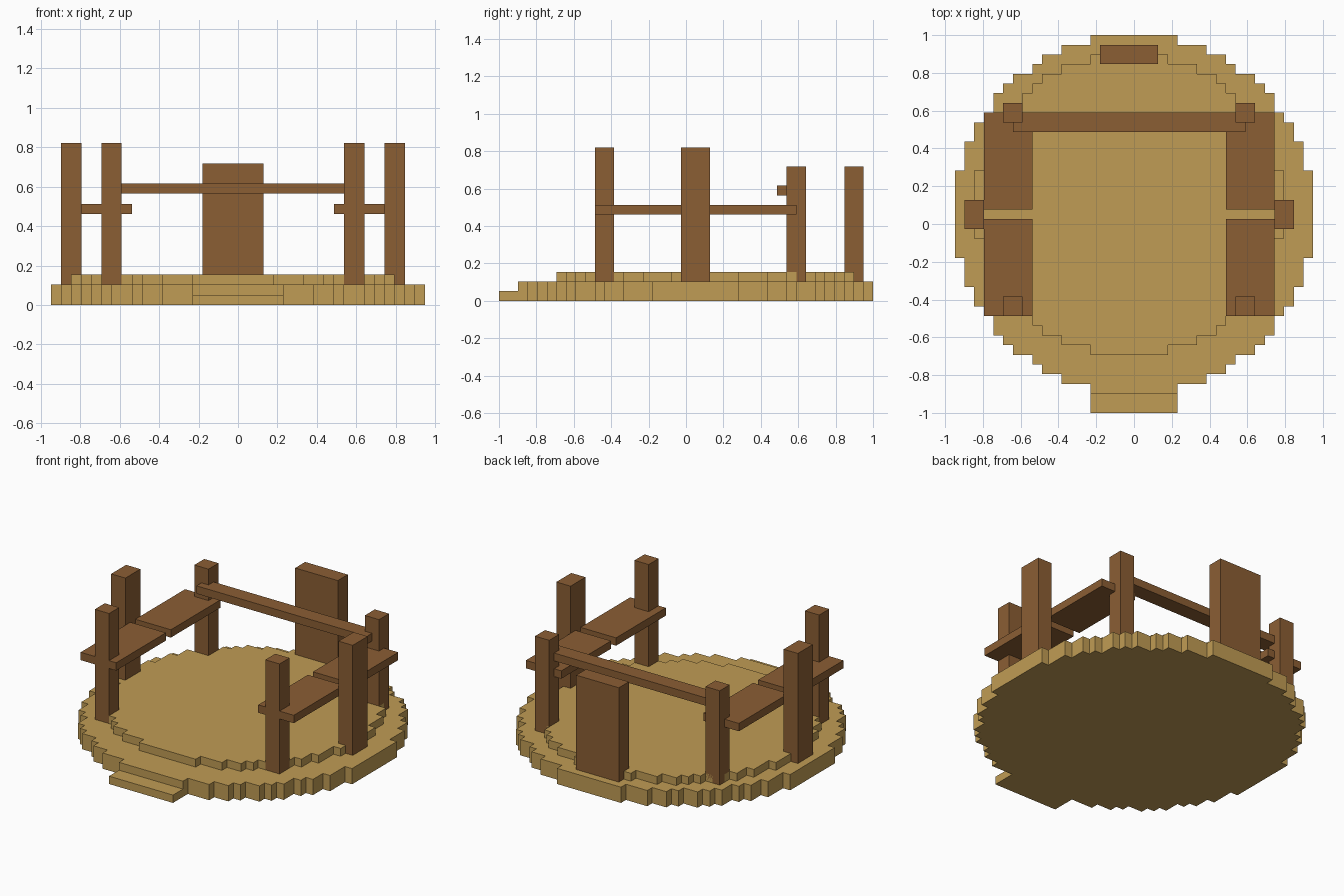
import bpy, bmesh, math

U = 2 / 39          # one block unit
Y0 = U              # y of the platform centre

cube = bpy.data.objects.get("Cube")
if cube:
    bpy.data.objects.remove(cube, do_unlink=True)


def material(name, rgb):
    m = bpy.data.materials.new(name)
    m.use_nodes = True
    m.diffuse_color = (*rgb, 1)
    bsdf = next(n for n in m.node_tree.nodes if n.type == 'BSDF_PRINCIPLED')
    bsdf.inputs["Base Color"].default_value = (*rgb, 1)
    return m


SAND = material("sand", (0.527, 0.332, 0.089))
WOOD = material("brown wood", (0.258, 0.112, 0.034))


def finish(name, bm, mat):
    bmesh.ops.recalc_face_normals(bm, faces=bm.faces)
    mesh = bpy.data.meshes.new(name)
    bm.to_mesh(mesh)
    bm.free()
    mesh.materials.append(mat)
    obj = bpy.data.objects.new(name, mesh)
    bpy.context.collection.objects.link(obj)
    return obj


def box(name, x, y, z, mat=WOOD):
    """Box from (min, max) ranges in block units."""
    bm = bmesh.new()
    bmesh.ops.create_cube(bm, size=1)
    for v in bm.verts:
        v.co = [r[0] if c < 0 else r[1] for c, r in zip(v.co, (x, y, z))]
        v.co = (v.co.x * U, v.co.y * U + Y0, v.co.z * U)
    return finish(name, bm, mat)


def stepped_disc(name, cx, cy, a, b, z, mat=SAND):
    """Ellipse with radii a and b, stepped along the block grid, then extruded."""
    rows = int(2 * b)
    right = []
    for r in range(rows):
        y = r + 0.5 - b
        reach = a * math.sqrt(1 - (y / b) ** 2)
        # block centres lie on whole or half units, depending on the width
        off = a % 1
        half = math.floor(reach - (0.5 - off) % 1) + (0.5 - off) % 1 + 0.5
        for yy in (y - 0.5, y + 0.5):
            if len(right) > 1 and right[-1][0] == half and right[-2][0] == half:
                right.pop()
            elif right and right[-1] == (half, yy):
                continue
            right.append((half, yy))
    outline = right + [(-x, y) for x, y in reversed(right)]
    bm = bmesh.new()
    face = bm.faces.new([bm.verts.new(((cx + x) * U, (cy + y) * U + Y0, z[0] * U))
                         for x, y in outline])
    top = bmesh.ops.extrude_face_region(bm, geom=[face], use_keep_orig=True)["geom"]
    for v in top:
        if isinstance(v, bmesh.types.BMVert):
            v.co.z = z[1] * U
    return finish(name, bm, mat)


# Round base, raised floor and front step
stepped_disc("base", 0, 0, 18.5, 18.5, (0, 2))
stepped_disc("floor", -0.5, 1, 16, 15.5, (2, 3))
box("front_step", (-4.5, 4.5), (-20.5, -18.5), (0, 1), SAND)

# Posts and benches, mirrored about x = -0.5
for side, s in (("right", -1), ("left", 1)):
    def span(near, far):
        return tuple(sorted((s * near - 0.5, s * far - 0.5)))
    box(side + "_front_post", span(11, 13), (-10.5, -8.5), (2, 16))
    box(side + "_back_post", span(11, 13), (9.5, 11.5), (2, 14))
    box(side + "_outer_post", span(15, 17), (-1.5, 1.5), (2, 16))
    box(side + "_front_bench", span(10, 15), (-10.5, -0.5), (9, 10))
    box(side + "_back_bench", span(10, 15), (0.5, 10.5), (9, 10))

# Back rail and the tall slab behind it
box("back_rail", (-12.5, 11.5), (8.5, 10.5), (11, 12))
box("back_slab", (-3.5, 2.5), (15.5, 17.5), (2, 14))
